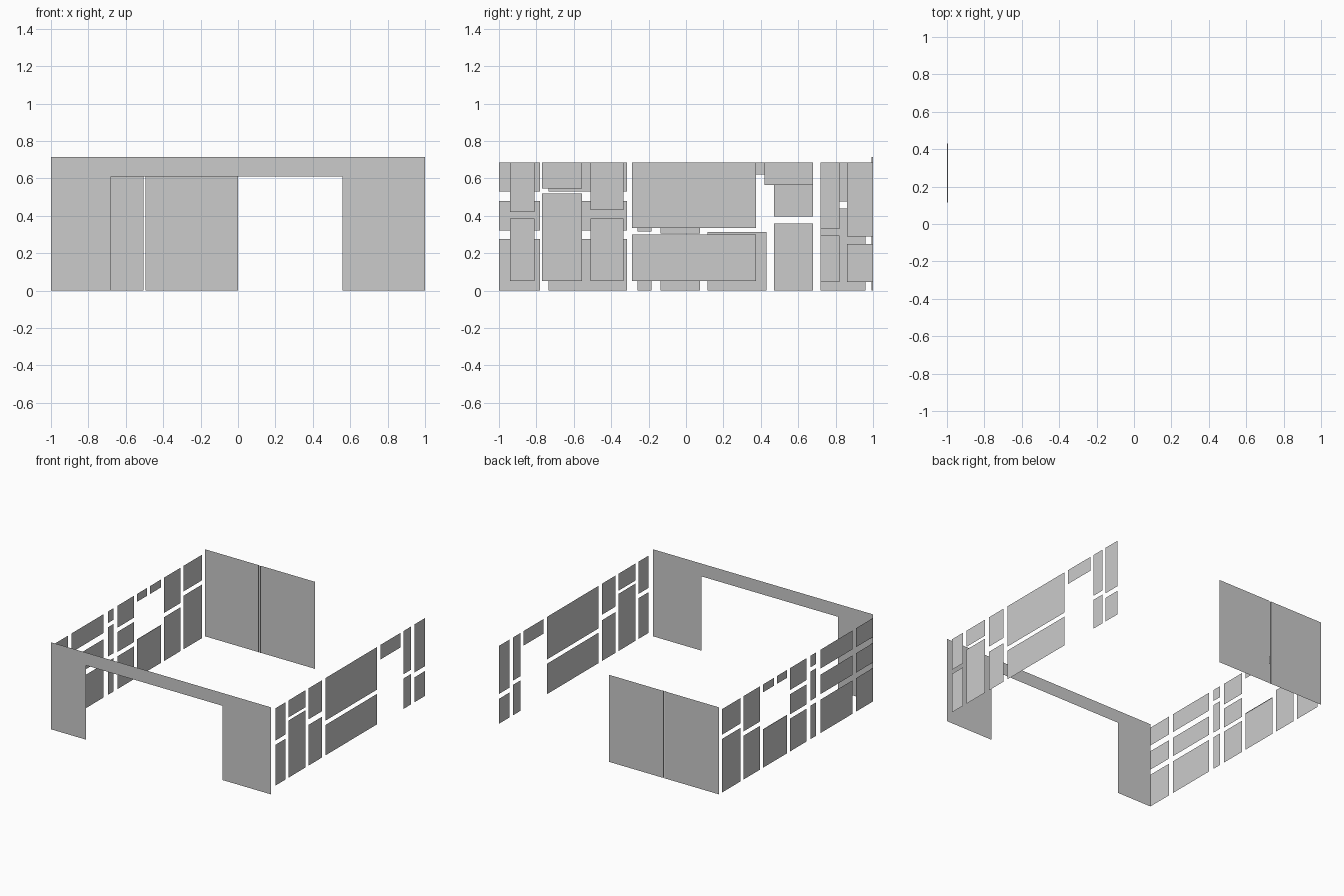
import bpy

if "Cube" in bpy.data.objects:
    bpy.data.objects.remove(bpy.data.objects["Cube"])

def sheet(name, polys):
    """Object made of separate flat polygons."""
    verts, faces = [], []
    for p in polys:
        faces.append(range(len(verts), len(verts) + len(p)))
        verts += p
    me = bpy.data.meshes.new(name)
    me.from_pydata(verts, [], [list(f) for f in faces])
    ob = bpy.data.objects.new(name, me)
    bpy.context.collection.objects.link(ob)
    return ob

def rect_x(x, y0, y1, z0, z1):
    """Upright rectangle facing along x (outward)."""
    p = [(x, y0, z0), (x, y1, z0), (x, y1, z1), (x, y0, z1)]
    return p if x > 0 else p[::-1]

def panes(name, x, columns):
    for i, (y0, y1, *spans) in enumerate(columns):
        sheet(f"{name}_{i + 1}", [rect_x(x, y0, y1, a, b) for a, b in spans])

H, T = 0.715, 0.685   # wall height, pane top

# front wall with wide opening
outline = [(-1, 0), (-0.68, 0), (-0.68, 0.61), (0.56, 0.61),
           (0.56, 0), (1, 0), (1, H), (-1, H)]
sheet("front_wall", [[(x, -1, z) for x, z in outline]])

# back wall: two panels with narrow returns at the joint
for name, x0, x1, xr in (("back_panel_left", -1, -0.506, -0.506),
                         ("back_panel_right", -0.494, 0, -0.494)):
    sheet(name, [[(x1, 1, 0), (x0, 1, 0), (x0, 1, H), (x1, 1, H)],
                 rect_x(xr, 0.992, 1, 0, H)])

# right side panes: y start, y end, then z spans
panes("right_panes", 1, [
    (-0.94, -0.81, (0.05, 0.385), (0.42, T)),
    (-0.77, -0.555, (0.05, 0.52), (0.545, T)),
    (-0.51, -0.335, (0.05, 0.385), (0.43, T)),
    (-0.29, 0.375, (0.05, 0.30), (0.335, T)),
    (0.42, 0.68, (0.565, T)),
    (0.72, 0.82, (0.045, 0.295), (0.33, T)),
    (0.86, 1.0, (0.045, 0.25), (0.29, T)),
])

# left side panes
rows = [(0, 0.275), (0.32, 0.48), (0.53, T)]
panes("left_panes", -1, [
    (-1, -0.78, *rows),
    (-0.735, -0.315, *rows),
    (-0.26, -0.185, (0, 0.275), (0.315, 0.555), (0.59, T)),
    (-0.135, 0.075, (0, 0.27), (0.305, 0.47), (0.505, T)),
    (0.115, 0.43, (0, 0.313)),
    (0.115, 0.25, (0.62, T)),
    (0.285, 0.43, (0.62, T)),
    (0.47, 0.68, (0, 0.36), (0.395, T)),
    (0.72, 0.96, (0, 0.44), (0.475, T)),
])

# thin sill on the low left pane
sheet("left_sill", [[(-1, 0.115, 0.313), (-0.995, 0.115, 0.313),
                     (-0.995, 0.43, 0.313), (-1, 0.43, 0.313)]])
